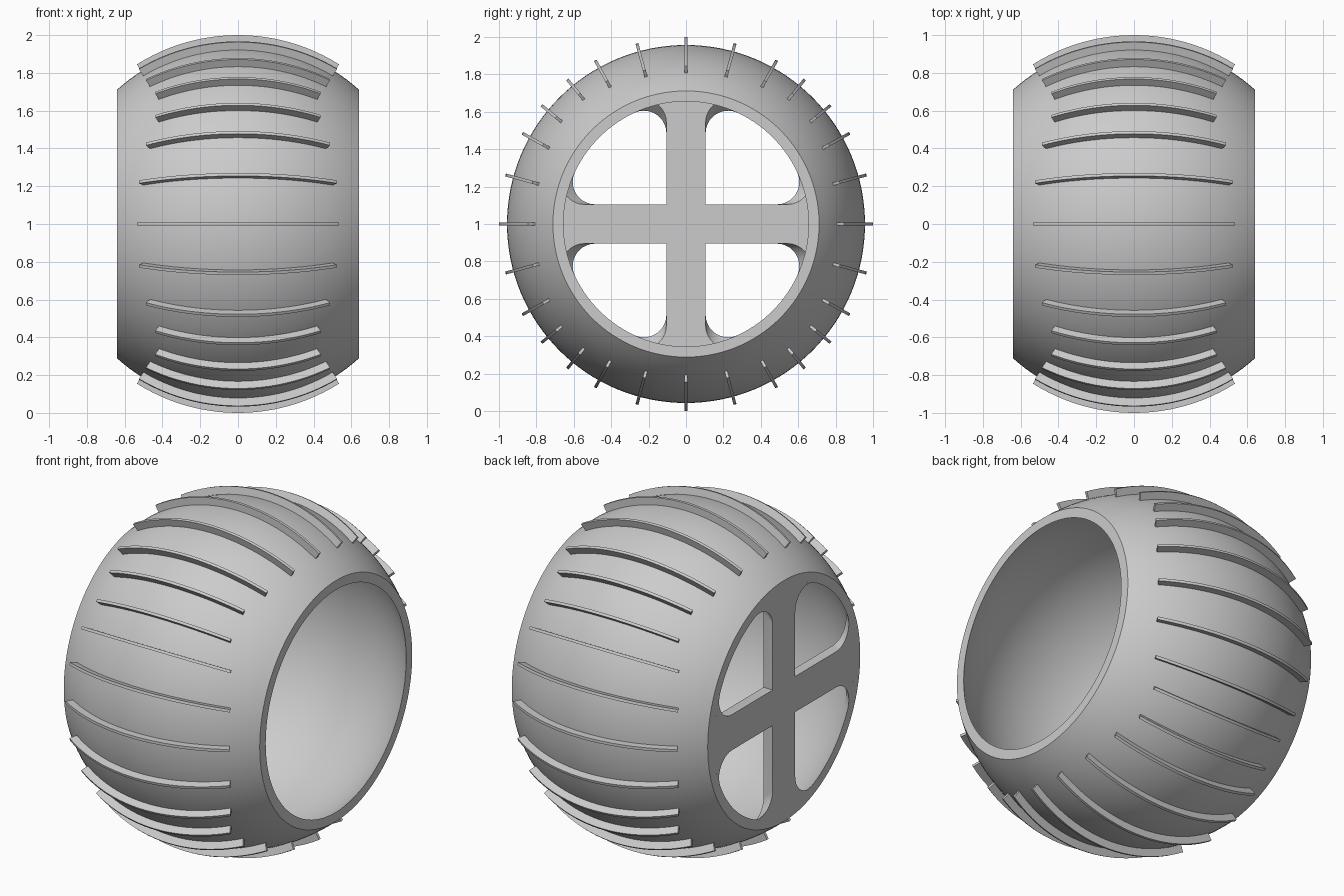
import bpy, bmesh, math
from mathutils import Matrix, Vector

cube = bpy.data.objects.get("Cube")
if cube:
    bpy.data.objects.remove(cube, do_unlink=True)

HALF_WIDTH = 0.64      # half of the wheel width along x
OUTER, INNER = 0.957, 0.916   # sphere radii of the shell
LIFT = Vector((0, 0, 1))

grey = bpy.data.materials.new("plain grey")
grey.use_nodes = True
grey.diffuse_color = (0.6, 0.6, 0.6, 1)
grey.node_tree.nodes["Principled BSDF"].inputs["Base Color"].default_value = (0.6, 0.6, 0.6, 1)


def finish(bm, name):
    """Turn a bmesh into a shaded object standing on the ground."""
    bmesh.ops.recalc_face_normals(bm, faces=bm.faces)
    mesh = bpy.data.meshes.new(name)
    bm.to_mesh(mesh)
    bm.free()
    mesh.materials.append(grey)
    obj = bpy.data.objects.new(name, mesh)
    bpy.context.collection.objects.link(obj)
    obj.location = LIFT
    bpy.ops.object.select_all(action='DESELECT')
    obj.select_set(True)
    bpy.context.view_layer.objects.active = obj
    bpy.ops.object.shade_smooth_by_angle(angle=math.radians(30))
    return obj


def sphere_arc(radius, half, steps):
    """Points (x, r) along a sphere outline between -half and +half in angle."""
    return [(radius * math.sin(a), radius * math.cos(a))
            for a in (half * (2 * i / steps - 1) for i in range(steps + 1))]


def bridge(bm, loop_a, loop_b):
    n = len(loop_a)
    for i in range(n):
        j = (i + 1) % n
        bm.faces.new((loop_a[i], loop_a[j], loop_b[j], loop_b[i]))


# Hollow barrel shell, open at both ends
def build_shell(segments=128):
    bm = bmesh.new()
    profile = sphere_arc(OUTER, math.asin(HALF_WIDTH / OUTER), 32)
    profile += reversed(sphere_arc(INNER, math.asin(HALF_WIDTH / INNER), 32))
    rings = []
    for s in range(segments):
        turn = Matrix.Rotation(math.tau * s / segments, 3, 'X')
        rings.append([bm.verts.new(turn @ Vector((x, 0, r))) for x, r in profile])
    for s in range(segments):
        bridge(bm, rings[s], rings[(s + 1) % segments])
    finish(bm, "wheel_shell")


# Cross-shaped spokes with rounded joints, closing the -x end
def cross_outline(x, arm=0.105, fillet=0.12, steps=10):
    ring = math.sqrt(INNER ** 2 - x ** 2)
    cy = arm + fillet
    cx = math.sqrt((ring - fillet) ** 2 - cy ** 2)
    join = math.atan2(cy, cx)
    # half of one arm: inner corner, fillet, then the rim arc to the arm centre
    half = [(arm, arm)]
    for i in range(steps + 1):
        a = -math.pi / 2 + (join + math.pi / 2) * i / steps
        half.append((cx + fillet * math.cos(a), cy + fillet * math.sin(a)))
    for i in range(1, steps + 1):
        a = join * (1 - i / steps)
        half.append((ring * math.cos(a), ring * math.sin(a)))
    whole = half + [(u, -v) for u, v in reversed(half[1:-1])]
    points = []
    for k in range(4):
        turn = Matrix.Rotation(-k * math.pi / 2, 3, 'X')
        points += [turn @ Vector((x, u, v)) for u, v in whole]
    return points


def build_spokes(thickness=0.06):
    bm = bmesh.new()
    loops = [[bm.verts.new(p) for p in cross_outline(x)]
             for x in (-HALF_WIDTH, -HALF_WIDTH + thickness)]
    for loop in loops:
        bm.faces.new(loop)
    bridge(bm, *loops)
    finish(bm, "cross_spokes")


# Thin curved tread bar lying along the shell
def build_tread(name, angle, half_width, thickness=0.016):
    bm = bmesh.new()
    half = math.asin(half_width)
    turn = Matrix.Rotation(angle, 3, 'X')
    sections = []
    for (x0, r0), (x1, r1) in zip(sphere_arc(0.95, half, 24), sphere_arc(1.0, half, 24)):
        corners = [(x0, -1, r0), (x0, 1, r0), (x1, 1, r1), (x1, -1, r1)]
        sections.append([bm.verts.new(turn @ Vector((x, s * thickness / 2, r)))
                         for x, s, r in corners])
    for a, b in zip(sections, sections[1:]):
        bridge(bm, a, b)
    bm.faces.new(sections[0])
    bm.faces.new(sections[-1])
    finish(bm, name)


build_shell()
build_spokes()

# Treads mirror within each quarter and get narrower toward the diagonals
TREADS = [(0, 0.535), (15.2, 0.524), (29, 0.487), (39.4, 0.438)]
quarter = TREADS + [(90 - a, w) for a, w in reversed(TREADS[1:])]
for q in range(4):
    for i, (angle, width) in enumerate(quarter):
        build_tread(f"tread_{q * len(quarter) + i + 1}", math.radians(q * 90 + angle), width)
